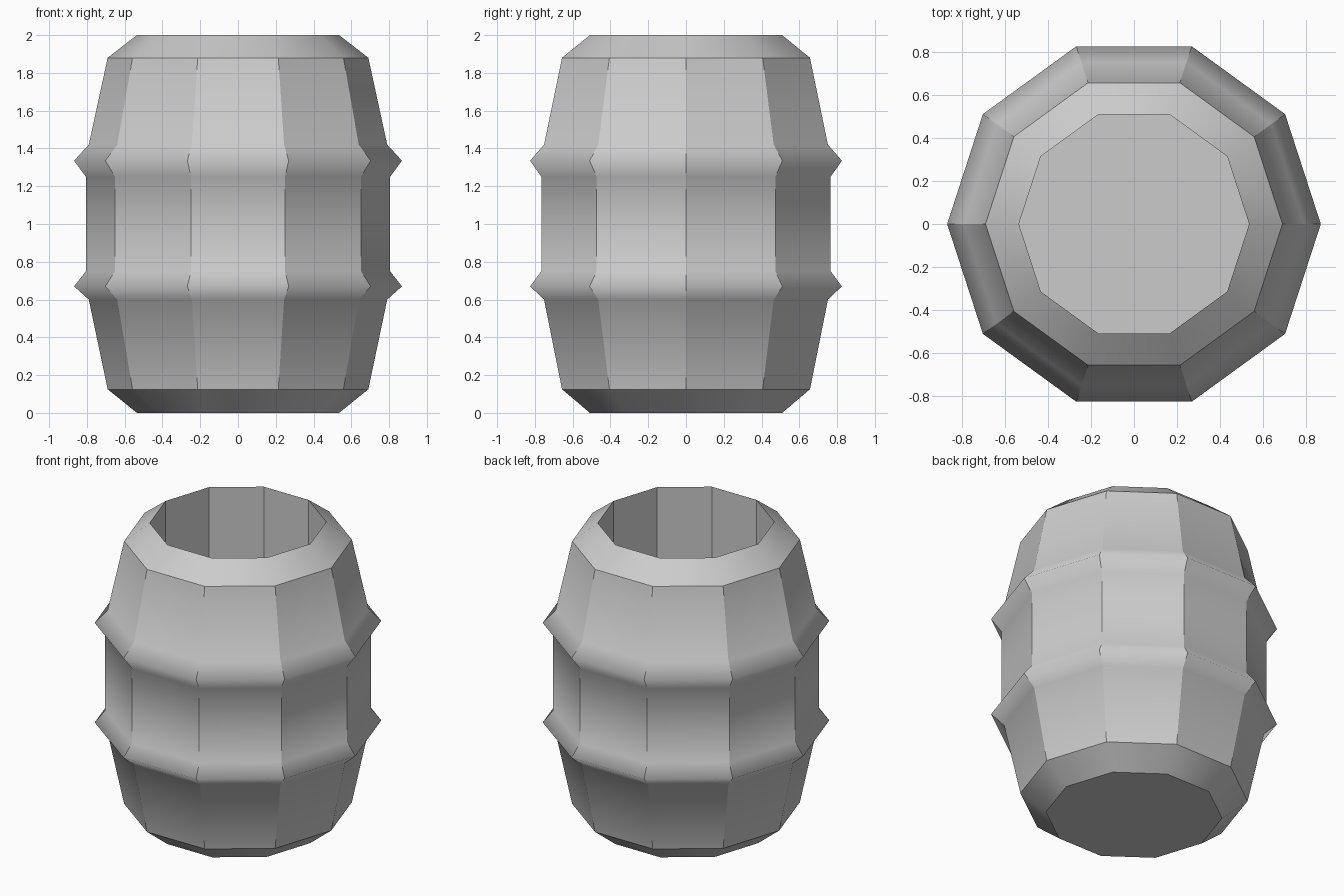
import bpy, bmesh
from math import cos, sin, pi

if "Cube" in bpy.data.objects:
    bpy.data.objects.remove(bpy.data.objects["Cube"])

SIDES = 10
# (radius, height): outside from bottom to rim, then down the inner wall
profile = [(0.535, 0), (0.69, 0.125), (0.79, 0.6), (0.868, 0.67),
           (0.805, 0.75), (0.805, 1.25), (0.868, 1.335), (0.79, 1.42),
           (0.69, 1.88), (0.535, 2.0), (0.54, 0.1)]
sharp_rings = {0, 1, 8, 9, 10}

bm = bmesh.new()
rings = [[bm.verts.new((r * cos(2 * pi * i / SIDES), r * sin(2 * pi * i / SIDES), z))
          for i in range(SIDES)] for r, z in profile]

# Side panels
for a, b in zip(rings, rings[1:]):
    for i in range(SIDES):
        j = (i + 1) % SIDES
        bm.faces.new((a[i], a[j], b[j], b[i]))

# Underside and inner floor
bm.faces.new(rings[0][::-1])
bm.faces.new(rings[-1])

# Smooth up each stave, sharp between staves and at the rims
for f in bm.faces:
    f.smooth = len(f.verts) == 4
for k, ring in enumerate(rings):
    for i in range(SIDES):
        if k in sharp_rings:
            bm.edges.get((ring[i], ring[(i + 1) % SIDES])).smooth = False
        if 1 <= k < len(rings) - 1 and k != 8:
            bm.edges.get((ring[i], rings[k + 1][i])).smooth = False

mesh = bpy.data.meshes.new("barrel")
bm.to_mesh(mesh)
bm.free()
barrel = bpy.data.objects.new("barrel", mesh)
bpy.context.collection.objects.link(barrel)
